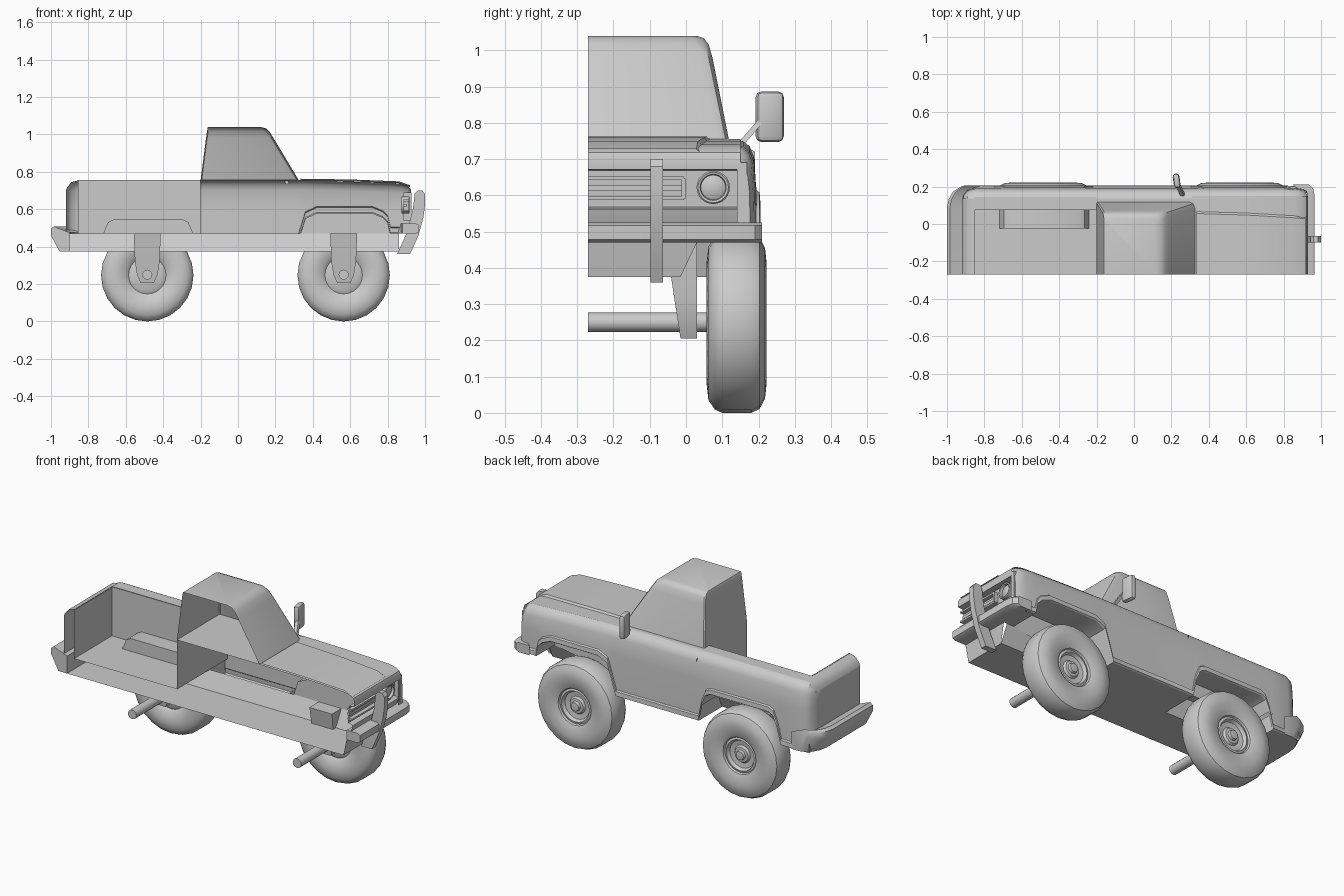
import bpy, bmesh, math
from mathutils import Vector

if "Cube" in bpy.data.objects:
    bpy.data.objects.remove(bpy.data.objects["Cube"])

CUT = -0.27  # the truck is a lengthwise half, open on this plane


def finish(name, bm, smooth=35):
    bmesh.ops.remove_doubles(bm, verts=bm.verts, dist=1e-5)
    bmesh.ops.recalc_face_normals(bm, faces=bm.faces)
    me = bpy.data.meshes.new(name)
    bm.to_mesh(me)
    bm.free()
    ob = bpy.data.objects.new(name, me)
    bpy.context.collection.objects.link(ob)
    bpy.ops.object.select_all(action='DESELECT')
    ob.select_set(True)
    bpy.context.view_layer.objects.active = ob
    if smooth:
        bpy.ops.object.shade_smooth_by_angle(angle=math.radians(smooth))
    return ob


def loft(name, rows, closed=False, cap_a=False, cap_b=False, smooth=35):
    """Skin a list of equal-length point rows."""
    bm = bmesh.new()
    vs = [[bm.verts.new(p) for p in r] for r in rows]
    n = len(rows[0])
    for a, b in zip(vs, vs[1:]):
        for i in range(n if closed else n - 1):
            j = (i + 1) % n
            bm.faces.new((a[i], a[j], b[j], b[i]))
    if cap_a:
        bm.faces.new(vs[0])
    if cap_b:
        bm.faces.new(vs[-1])
    return finish(name, bm, smooth)


def along_y(name, pts, y0, y1, closed=True, cap_a=True, cap_b=True):
    """Extrude an (x, z) profile along y."""
    return loft(name, [[(x, y, z) for x, z in pts] for y in (y0, y1)], closed, cap_a, cap_b)


def box(name, x0, x1, y0, y1, z0, z1, bevel=0):
    bm = bmesh.new()
    bmesh.ops.create_cube(bm, size=1)
    for v in bm.verts:
        v.co = Vector(((x0 + x1) / 2 + v.co.x * (x1 - x0), (y0 + y1) / 2 + v.co.y * (y1 - y0),
                       (z0 + z1) / 2 + v.co.z * (z1 - z0)))
    if bevel:
        bmesh.ops.bevel(bm, geom=bm.edges[:], offset=bevel, segments=2, affect='EDGES', profile=0.5)
    return finish(name, bm)


def plate(name, pts):
    bm = bmesh.new()
    bm.faces.new([bm.verts.new(p) for p in pts])
    return finish(name, bm, 0)


def lathe(name, prof, centre, axis, n=24):
    """Spin (along, radius) pairs about the x or y axis."""
    rows = []
    for d, r in prof:
        ring = []
        for i in range(n):
            t = math.tau * i / n
            u, w = r * math.cos(t), r * math.sin(t)
            off = Vector((d, u, w)) if axis == 'x' else Vector((u, d, w))
            ring.append(Vector(centre) + off)
        rows.append(ring)
    return loft(name, rows, True, True, True)


# Wheel arch outlines (x, z)
rear_arch = [(-.745, .375), (-.72, .47), (-.695, .53), (-.665, .545), (-.295, .545),
             (-.265, .53), (-.24, .47), (-.22, .375)]
front_arch = [(.305, .375), (.335, .47), (.36, .55), (.42, .578), (.72, .578),
              (.775, .555), (.80, .53), (.815, .47)]

# Outer body side: station (x, bottom z, top z, inward shift)
stations = [(-.92, .375, .70, .07), (-.912, .375, .72, .035), (-.89, .375, .745, .012), (-.85, .375, .755, 0)]
stations += [(x, z, .755, 0) for x, z in rear_arch]
stations += [(x, z, .755 - max(0, x - .35) * .03, 0) for x, z in front_arch]
stations += [(.87, .47, .737, .003), (.905, .47, .728, .008), (.925, .47, .705, .018)]


def side_section(x, zb, zt, s):
    return [(x, y - s, z) for y, z in
            [(.135, zt), (.158, zt - .006), (.176, zt - .02), (.188, zt - .05), (.193, max(.61, zb + .05)),
             (.195, zb + .036), (.203, zb + .03), (.205, zb + .005), (.195, zb)]]


loft("body_side", [side_section(*s) for s in stations])
tail = side_section(*stations[0])
plate("tail_panel", tail + [(-.92, CUT, .375), (-.92, CUT, .70)])
nose = side_section(*stations[-1])
plate("fender_front", nose + [(.925, .14, .47), (.925, .14, .705)])
box("headlight_surround", .885, .928, .148, .168, .54, .69)

# Tailgate top and inner bed surfaces
along_y("tailgate_top", [(-.92, .70), (-.912, .72), (-.89, .745), (-.85, .755)], CUT, .135, False, False, False)
plate("bed_rear_wall", [(-.855, CUT, .47), (-.855, .075, .47), (-.855, .075, .755), (-.855, CUT, .755)])
plate("bed_side_wall", [(-.855, .075, .47), (-.2, .075, .47), (-.2, .075, .755), (-.855, .075, .755)])
plate("bed_rail", [(-.855, .075, .756), (-.2, .075, .756), (-.2, .145, .756), (-.855, .145, .756)])
plate("bed_floor", [(-.855, CUT, .472), (-.2, CUT, .472), (-.2, .075, .472), (-.855, .075, .472)])

# Wheel wells
along_y("rear_wheel_well", rear_arch[1:7], .198, -.025, False, False, True)
along_y("front_wheel_well", front_arch, .198, .03, False, False, True)

# Underside: chassis pan and sills
pan = [(CUT, .375), (-.015, .375), (.03, .47)]
loft("chassis_pan", [[(x, y, z) for y, z in pan] for x in (-.92, .86)])
for name, x0, x1 in (("sill_underside", -.22, .305), ("rear_underside", -.92, -.745)):
    plate(name, [(x0, -.015, .375), (x1, -.015, .375), (x1, .196, .375), (x0, .196, .375)])
    for x in (x0, x1):
        plate(name + "_end", [(x, -.015, .375), (x, .196, .375), (x, .196, .47), (x, .03, .47)])
plate("front_underside", [(.815, .03, .47), (.92, .03, .47), (.92, .185, .47), (.815, .195, .47)])

# Hood, nose and recessed grille
hood = [(.31, .755), (.6, .75), (.86, .74), (.905, .73), (.923, .718), (.93, .70), (.928, .672),
        (.895, .668), (.89, .568), (.92, .562), (.91, .53), (.88, .47)]
along_y("hood_and_nose", hood, CUT, .15, False, False, False)
loft("hood_panel", [[(x, CUT, z), (x, y - .012, z), (x, y, z - .01)]
                    for x, z, y in ((.335, .763, .068), (.6, .759, .06), (.86, .749, .045), (.92, .728, .04))])
plate("nose_lower", [(.88, CUT, .47), (.88, .03, .47), (.86, -.015, .375), (.86, CUT, .375)])

# Grille surround and headlight
for z in (.592, .647):
    box("grille_bar", .885, .915, CUT, -.005, z - .005, z + .005)
box("grille_end", .885, .915, -.012, -.002, .592, .647)
box("grille_centre", .885, .9, CUT, -.012, .612, .628)
lathe("headlight", [(-.02, .046), (.02, .046), (.024, .042), (.022, .036), (.008, .034), (.014, .02), (.016, .004)],
      (.893, .075, .622), 'x')

# Cab shell, loops of (z, back x, front x, side y, corner)
loops = []
for z, xb, xf, y, c in ((.755, -.2, .325, .118, .03), (.98, -.171, .19, .073, .035), (1.015, -.166, .168, .063, .035),
                        (1.033, -.163, .148, .05, .03), (1.04, -.16, .12, .03, .025)):
    loops.append([(xb, CUT, z), (xb, y - .006, z), (xb + .006, y, z), (xf - c, y, z),
                  (xf - c * .3, y - c * .3, z), (xf, y - c, z), (xf, CUT, z)])
loft("cab", loops, False, False, True)
plate("cab_back_lower", [(-.2, CUT, .47), (-.2, .19, .47), (-.2, .19, .72), (-.2, .135, .755), (-.2, CUT, .755)])
plate("cab_base", [(-.2, CUT, .755), (.325, CUT, .755), (.325, .14, .755), (-.2, .14, .755)])

# Bumpers and guard
rear_prof = [(-.90, .375), (-.955, .375), (-1.0, .46), (-1.0, .495), (-.985, .508), (-.90, .475)]
loft("rear_bumper", [[(min(x + s, -.86 + s * .5), y, z) for x, z in rear_prof] for y, s in
                     ((CUT, 0), (.08, 0), (.13, .008), (.17, .03), (.195, .065), (.205, .09))], True, True, True)
front_prof = [(.88, .47), (.95, .47), (.966, .478), (.966, .517), (.95, .525), (.88, .525)]
loft("front_bumper", [[(x + s, y, z) for x, z in front_prof] for y, s in
                      ((CUT, 0), (.15, 0), (.19, -.008), (.21, -.03))], True, True, True)
along_y("bumper_guard", [(.85, .36), (.92, .36), (.965, .46), (.99, .55), (1, .62), (1, .68), (.985, .70),
                         (.96, .70), (.945, .685), (.935, .60), (.905, .48)], -.098, -.064)

# Wing mirror
mirror = box("mirror_head", -.018, .018, -.039, .039, -.07, .07, .016)
mirror.location = (.228, .231, .817)
mirror.rotation_euler = (0, 0, math.radians(8))
a, b = Vector((.265, .145, .735)), Vector((.232, .215, .815))
loft("mirror_arm", [[p + Vector((dx, dy, 0)) for dx, dy in ((-.01, -.01), (.01, -.01), (.01, .01), (-.01, .01))]
                    for p in (a, b)], True, True, True)

# Wheels, axles and suspension legs
tyre = [(.075, .02), (.075, .08), (.085, .10), (.068, .12), (.057, .17), (.062, .212), (.08, .238), (.10, .247),
        (.18, .247), (.203, .236), (.218, .208), (.222, .17), (.214, .125), (.206, .105), (.196, .1),
        (.2, .088), (.182, .078), (.178, .05), (.19, .042), (.192, .028), (.206, .024), (.208, .004)]
for pos, x in (("rear", -.485), ("front", .565)):
    lathe(pos + "_wheel", tyre, (x, 0, .247), 'y')
    lathe(pos + "_axle", [(CUT, .027), (.08, .027)], (x, 0, .25), 'y', 12)
    loft(pos + "_suspension_leg", [[(x - w, y, z), (x + w, y, z), (x + w, .03, z), (x - w, .03, z)] for z, w, y in
                                   ((.205, .035, -.015), (.25, .055, -.022), (.32, .066, -.033), (.47, .072, -.055))],
         True, True, True)
